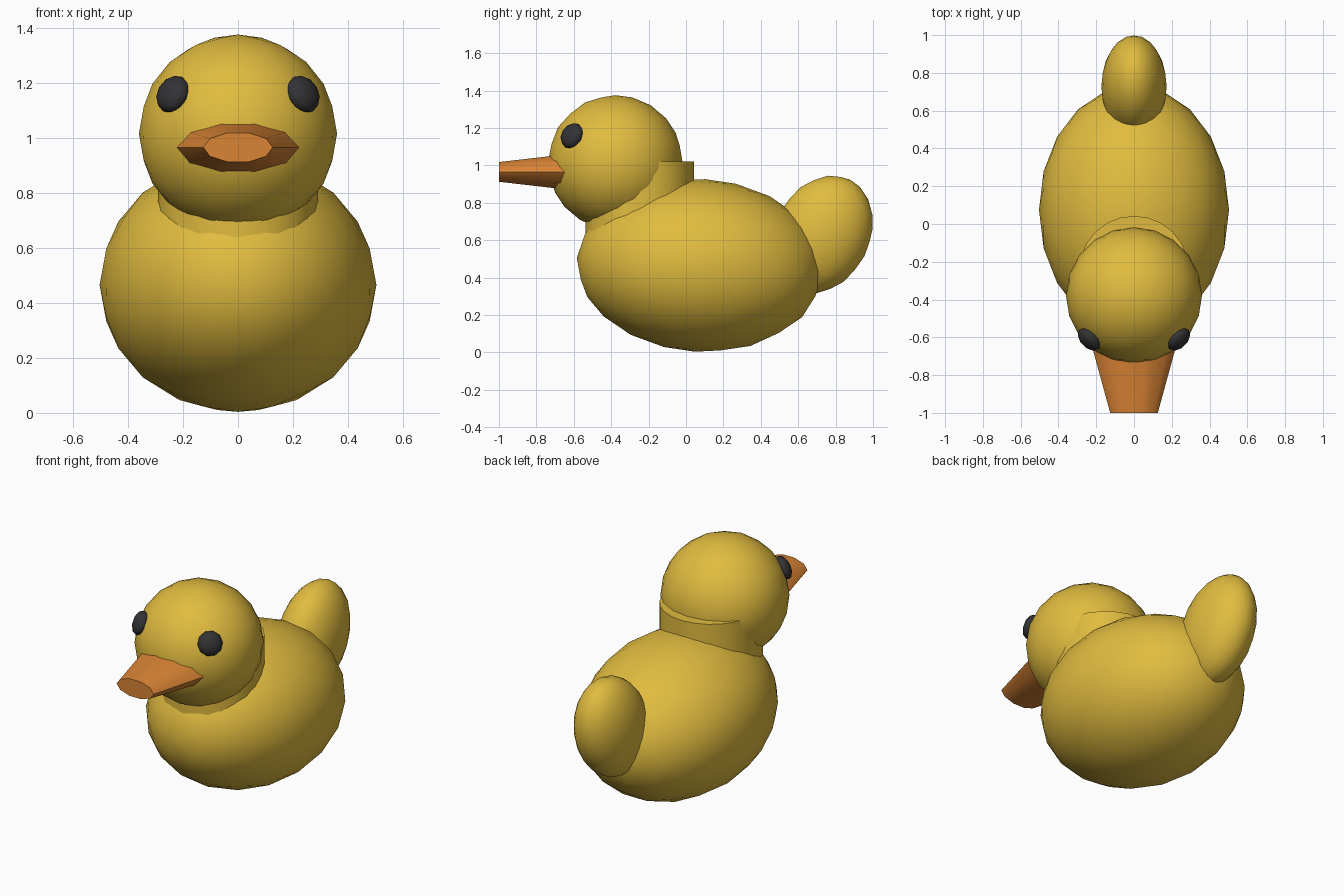
import bpy
import math
from mathutils import Matrix, Vector

cube = bpy.data.objects.get("Cube")
if cube:
    bpy.data.objects.remove(cube, do_unlink=True)


def material(name, color):
    mat = bpy.data.materials.new(name)
    mat.use_nodes = True
    mat.diffuse_color = (*color, 1)
    bsdf = next(n for n in mat.node_tree.nodes if n.type == "BSDF_PRINCIPLED")
    bsdf.inputs["Base Color"].default_value = (*color, 1)
    return mat


yellow = material("duckling_yellow", (0.75, 0.50, 0.05))
orange = material("beak_orange", (0.70, 0.23, 0.035))
black = material("eye_black", (0.033, 0.033, 0.036))


def finish(name, mat, angle):
    obj = bpy.context.object
    obj.name = obj.data.name = name
    obj.data.materials.append(mat)
    bpy.ops.object.shade_smooth_by_angle(angle=math.radians(angle))
    return obj


def ellipsoid(name, center, radii, mat, rotation=Matrix(), detail=3):
    """Faceted-outline ball, stretched and then turned in place."""
    bpy.ops.mesh.primitive_ico_sphere_add(subdivisions=detail, radius=1)
    mesh = bpy.context.object.data
    mesh.transform(Matrix.Rotation(math.pi / 2, 4, "Z"))
    mesh.transform(rotation @ Matrix.Diagonal((*radii, 1)))
    bpy.context.object.location = center
    return finish(name, mat, 80)


def pitch(degrees):
    return Matrix.Rotation(math.radians(degrees), 4, "X")


# Body, head and upturned tail
head_center = Vector((0, -0.378, 1.015))
ellipsoid("body", (0, 0.075, 0.465), (0.503, 0.66, 0.462), yellow, pitch(-3.5))
ellipsoid("head", head_center, (0.36, 0.36, 0.36), yellow)
ellipsoid("tail", (0, 0.727, 0.63), (0.173, 0.255, 0.33), yellow, pitch(-27))

# Flat-topped neck collar
bpy.ops.mesh.primitive_cylinder_add(vertices=24, radius=0.29, depth=0.52,
                                    location=(0, -0.247, 0.76))
finish("neck", yellow, 40)

# Flattened eyes lying on the head surface
for side, label in ((1, "left"), (-1, "right")):
    outward = Vector((side * 0.24, -0.235, 0.145)).normalized()
    turn = outward.to_track_quat("Z", "Y").to_matrix().to_4x4()
    ellipsoid(label + "_eye", head_center + outward * 0.362,
              (0.072, 0.072, 0.04), black, turn, 2)

# Beak: wide flattened cone cut off at the tip
bpy.ops.mesh.primitive_cone_add(vertices=10, radius1=0.263, radius2=0.126, depth=0.5)
beak = bpy.context.object
beak.data.transform(Matrix.Rotation(math.pi / 2, 4, "Z"))
beak.data.transform(Matrix.Diagonal((1, 0.44, 1, 1)))
beak.data.transform(pitch(90))
beak.location = (0, -0.75, 0.965)
finish("beak", orange, 40)
